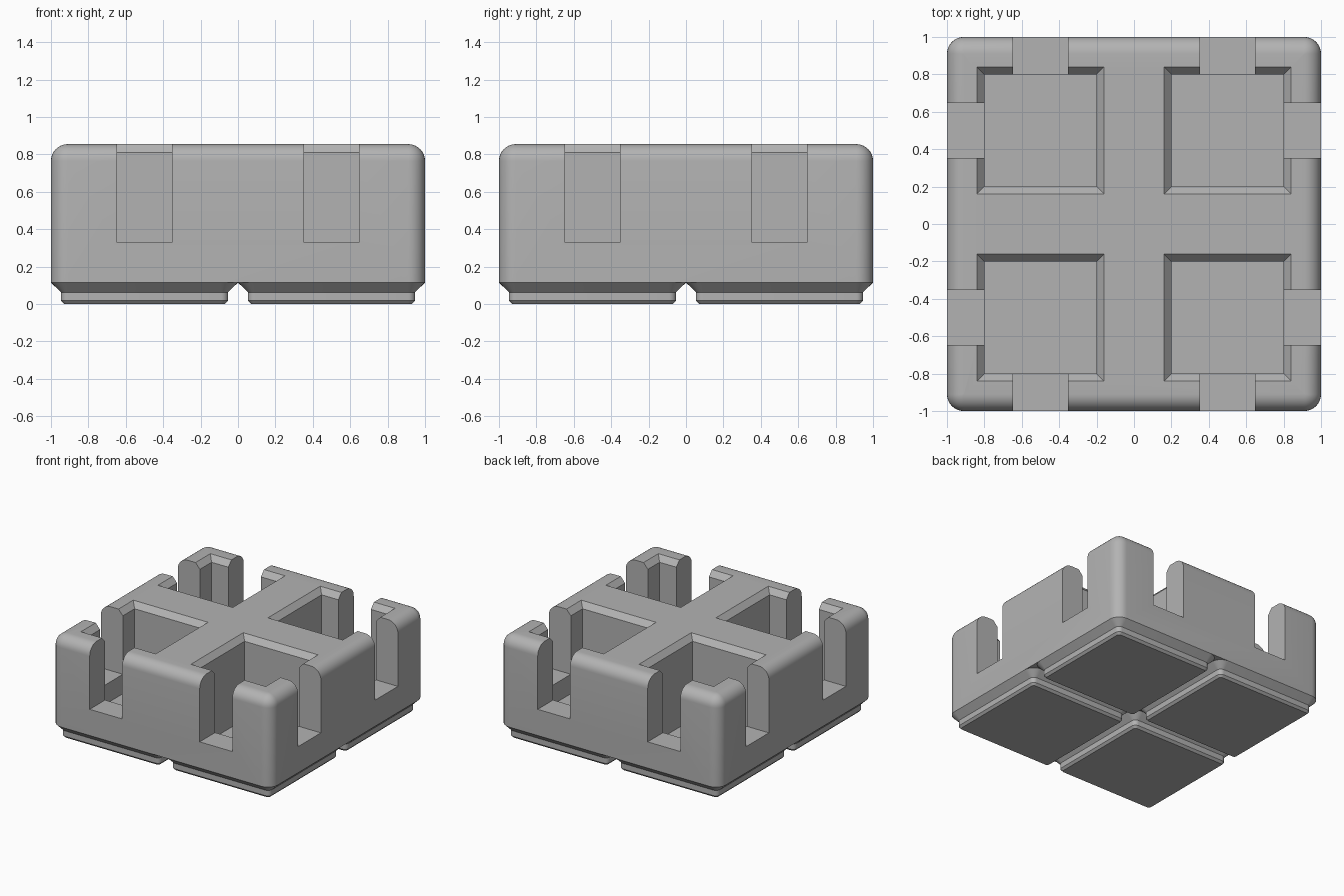
import bpy, bmesh, math

if "Cube" in bpy.data.objects:
    bpy.data.objects.remove(bpy.data.objects["Cube"])

TOP, BASE, SLOT_Z, FLOOR_Z = 0.855, 0.115, 0.33, 0.17

grey = bpy.data.materials.new("plain grey")
grey.diffuse_color = (0.45, 0.45, 0.45, 1)
grey.use_nodes = True
grey.node_tree.nodes["Principled BSDF"].inputs["Base Color"].default_value = grey.diffuse_color


def ring(bm, half, radius, z, cx=0, cy=0, steps=8):
    """Rounded square loop of vertices (plain square when radius is 0)."""
    verts = []
    for q in range(4):
        a0 = q * math.pi / 2
        sx, sy = ((1, 1), (-1, 1), (-1, -1), (1, -1))[q]
        for i in range(steps + 1 if radius else 1):
            a = a0 + math.pi / 2 * i / steps
            verts.append(bm.verts.new((cx + sx * (half - radius) + radius * math.cos(a) * bool(radius),
                                       cy + sy * (half - radius) + radius * math.sin(a) * bool(radius), z)))
    return verts


def stack(bm, profile, cx=0, cy=0):
    """Closed solid lofted through (half width, corner radius, z) levels."""
    loops = [ring(bm, h, r, z, cx, cy) for h, r, z in profile]
    bm.faces.new(loops[0][::-1])
    bm.faces.new(loops[-1])
    for a, b in zip(loops, loops[1:]):
        n = len(a)
        for i in range(n):
            j = (i + 1) % n
            bm.faces.new((a[i], a[j], b[j], b[i]))


def box(bm, x0, x1, y0, y1, z0, z1):
    v = [bm.verts.new((x, y, z)) for z in (z0, z1)
         for x, y in ((x0, y0), (x1, y0), (x1, y1), (x0, y1))]
    for f in ((3, 2, 1, 0), (4, 5, 6, 7), (0, 1, 5, 4), (1, 2, 6, 5), (2, 3, 7, 6), (3, 0, 4, 7)):
        bm.faces.new([v[i] for i in f])


def make(name, bm):
    bmesh.ops.recalc_face_normals(bm, faces=bm.faces)
    me = bpy.data.meshes.new(name)
    bm.to_mesh(me)
    bm.free()
    me.materials.append(grey)
    ob = bpy.data.objects.new(name, me)
    bpy.context.collection.objects.link(ob)
    return ob


def smooth(ob):
    bpy.ops.object.select_all(action='DESELECT')
    ob.select_set(True)
    bpy.context.view_layer.objects.active = ob
    bpy.ops.object.shade_smooth_by_angle(angle=math.radians(25))


def cut(target, cutter):
    mod = target.modifiers.new(cutter.name, 'BOOLEAN')
    mod.operation, mod.solver, mod.object = 'DIFFERENCE', 'EXACT', cutter
    bpy.context.view_layer.objects.active = target
    bpy.ops.object.modifier_apply(modifier=mod.name)
    bpy.data.objects.remove(cutter)


# Tray body with rounded corners and a rounded top rim
R = 0.09
profile = [(1, R, BASE)]
for i in range(9):
    a = math.pi / 2 * i / 8
    inset = R * (1 - math.cos(a))
    profile.append((1 - inset, max(R - inset, 0.002), TOP - R + R * math.sin(a)))
bm = bmesh.new()
stack(bm, profile)
body = make("tray_body", bm)

centres = [(x, y) for x in (-0.5, 0.5) for y in (-0.5, 0.5)]

# Square pockets with a chamfered mouth
for cx, cy in centres:
    bm = bmesh.new()
    stack(bm, [(0.30, 0, FLOOR_Z), (0.30, 0, TOP - 0.045), (0.34, 0, TOP), (0.34, 0, TOP + 0.1)], cx, cy)
    cut(body, make("pocket_cutter", bm))

# Finger slots through the outer walls
for s in (-1, 1):
    near, far = sorted((s * 0.79, s * 1.1))
    inner, outer = sorted((s * 0.7, s * 1.1))
    for c in (-0.5, 0.5):
        lo, hi = (c - 0.148, c + 0.148)
        # the slot stops at the pocket wall, with its lower edge left as a sill
        for args in ((lo, hi, inner, outer), (inner, outer, lo, hi)):
            bm = bmesh.new()
            box(bm, *args, SLOT_Z, TOP + 0.2)
            cut(body, make("slot_cutter", bm))
smooth(body)

# Stepped feet
for n, (cx, cy) in enumerate(centres):
    bm = bmesh.new()
    stack(bm, [(0.43, 0.02, 0), (0.447, 0.037, 0.018), (0.447, 0.037, 0.063), (0.5, R, BASE)], cx, cy)
    smooth(make(f"foot_{n + 1}", bm))
